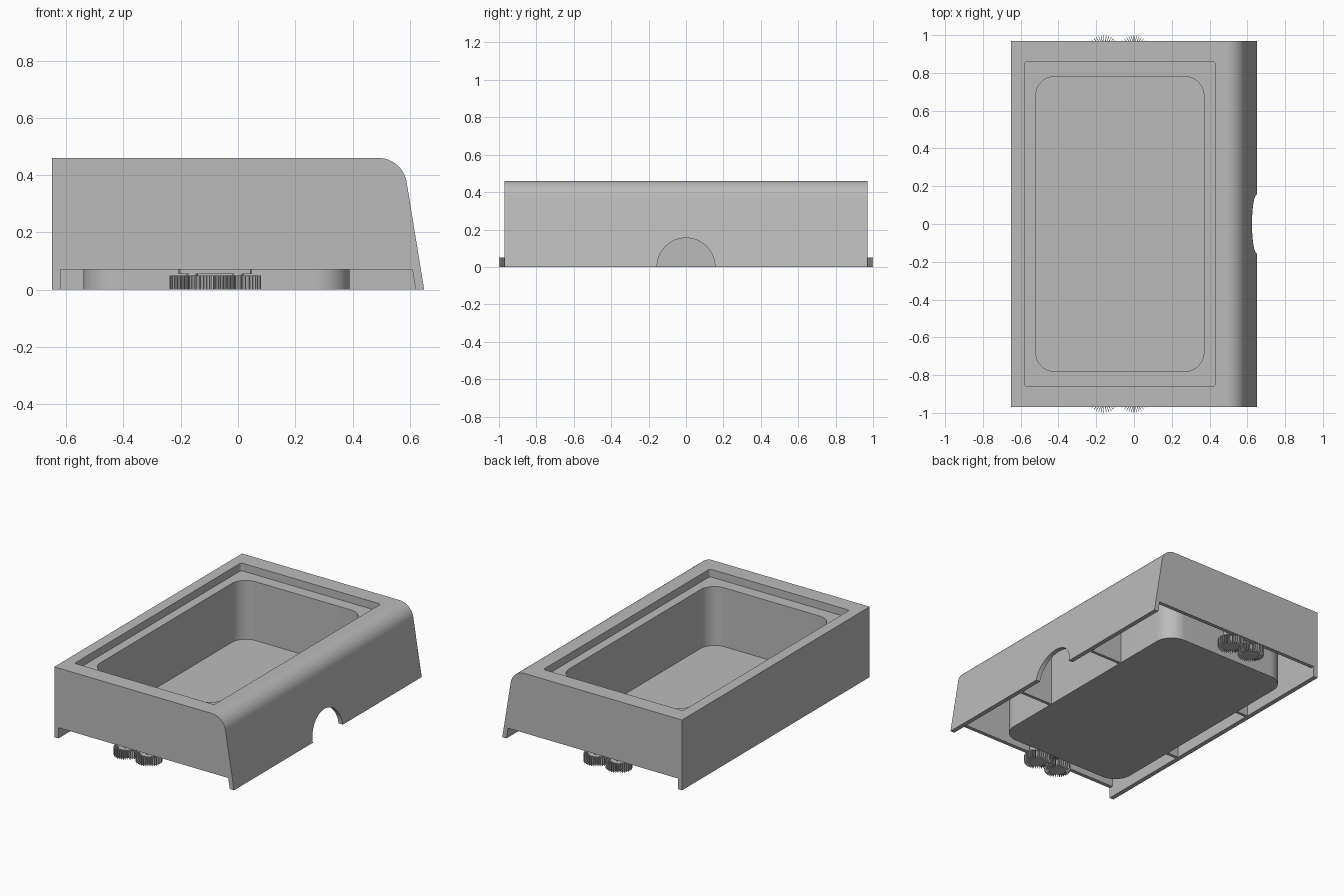
import bpy, bmesh
from math import sin, cos, pi, radians
from mathutils import Vector

cube = bpy.data.objects.get("Cube")
if cube:
    bpy.data.objects.remove(cube, do_unlink=True)

grey = bpy.data.materials.new("plain grey")
grey.use_nodes = True
tone = (0.5, 0.5, 0.5, 1)
grey.diffuse_color = tone
for node in grey.node_tree.nodes:
    if node.type == 'BSDF_PRINCIPLED':
        node.inputs["Base Color"].default_value = tone


def prism(name, outline, lo, hi, axis='Z'):
    """Extrude a 2D outline along an axis."""
    place = {'X': lambda a, b, t: (t, a, b),
             'Y': lambda a, b, t: (a, t, b),
             'Z': lambda a, b, t: (a, b, t)}[axis]
    bm = bmesh.new()
    base = bm.faces.new([bm.verts.new(place(a, b, lo)) for a, b in outline])
    grown = bmesh.ops.extrude_face_region(bm, geom=[base], use_keep_orig=True)
    moved = [v for v in grown["geom"] if isinstance(v, bmesh.types.BMVert)]
    bmesh.ops.translate(bm, verts=moved, vec=Vector(place(0, 0, hi - lo)))
    bmesh.ops.recalc_face_normals(bm, faces=bm.faces)
    mesh = bpy.data.meshes.new(name)
    bm.to_mesh(mesh)
    bm.free()
    mesh.materials.append(grey)
    obj = bpy.data.objects.new(name, mesh)
    bpy.context.scene.collection.objects.link(obj)
    return obj


def cut(target, cutter):
    """Subtract the cutter and discard it."""
    mod = target.modifiers.new("cut", 'BOOLEAN')
    mod.operation, mod.solver, mod.object = 'DIFFERENCE', 'EXACT', cutter
    graph = bpy.context.evaluated_depsgraph_get()
    mesh = bpy.data.meshes.new_from_object(target.evaluated_get(graph))
    target.modifiers.clear()
    target.data = mesh
    bpy.data.objects.remove(cutter, do_unlink=True)


def arc(cx, cy, r, start, end, steps=16):
    angles = [radians(start + (end - start) * i / steps) for i in range(steps + 1)]
    return [(cx + r * cos(a), cy + r * sin(a)) for a in angles]


def rounded(x0, x1, y0, y1, r):
    return (arc(x1 - r, y1 - r, r, 0, 90) + arc(x0 + r, y1 - r, r, 90, 180)
            + arc(x0 + r, y0 + r, r, 180, 270) + arc(x1 - r, y0 + r, r, 270, 360))


def rect(x0, x1, y0, y1):
    return [(x0, y0), (x1, y0), (x1, y1), (x0, y1)]


def inner_profile(top):
    slope = 0.16
    return [(-0.62, -0.1), (0.62 + 0.1 * slope, -0.1),
            (0.62 - top * slope, top), (-0.62, top)]


wheel_x = (-0.16, 0.0)
wheel_y = 0.92

# Outer body with one sloped, rounded long side
profile = [(-0.65, 0), (0.65, 0)] + arc(0.49, 0.36, 0.1, 9, 90) + [(-0.65, 0.46)]
body = prism("tray_body", profile, -0.97, 0.97, 'Y')

# Hollow underside, keeping the basin walls, ribs and wheel mounts solid
cavity = prism("cavity_cutter", inner_profile(0.38), -0.945, 0.945, 'Y')
cut(cavity, prism("basin_core", rounded(-0.54, 0.39, -0.8, 0.8, 0.12), -0.2, 0.6))
for side in (-1, 1):
    y = side * 0.33
    for x0, x1 in ((-0.8, -0.5), (0.35, 0.8)):
        cut(cavity, prism("rib_core", rect(x0, x1, y - 0.01, y + 0.01), -0.2, 0.6))
    y = side * wheel_y
    mount = rounded(wheel_x[0] - 0.047, wheel_x[1] + 0.047, y - 0.047, y + 0.047, 0.046)
    cut(cavity, prism("mount_core", mount, 0.055, 0.6))
cut(body, cavity)

# Low openings in both end walls
for lo, hi in ((-1.1, -0.94), (0.94, 1.1)):
    cut(body, prism("end_notch", inner_profile(0.07), lo, hi, 'Y'))

# Arched opening in the sloped wall
arch = arc(0, 0, 0.155, 0, 180, 40) + [(-0.155, -0.1), (0.155, -0.1)]
cut(body, prism("arch_cutter", arch, 0.5, 0.8, 'X'))

# Recessed ledge and deep basin
cut(body, prism("ledge_cutter", rounded(-0.58, 0.43, -0.86, 0.86, 0.015), 0.41, 0.6))
cut(body, prism("basin_cutter", rounded(-0.52, 0.37, -0.78, 0.78, 0.1), 0.025, 0.6))

# Toothed wheels on short axles under both ends
teeth, root, tip = 36, 0.05, 0.08
parts = [body]
for end, y in (("front", -wheel_y), ("back", wheel_y)):
    for side, x in zip(("right", "left"), wheel_x):
        outline = []
        for i in range(teeth):
            a = 2 * pi * i / teeth
            for r, half in ((root, -0.035), (tip, -0.016), (tip, 0.016), (root, 0.035)):
                outline.append((x + r * cos(a + half), y + r * sin(a + half)))
        parts.append(prism(f"{end}_{side}_gear", outline, 0, 0.05))
        parts.append(prism(f"{end}_{side}_axle", arc(x, y, 0.02, 0, 345, 23), 0.04, 0.06))

# Smooth the curved walls, keep the corners sharp
bpy.context.view_layer.update()
for part in parts:
    part.select_set(True)
bpy.context.view_layer.objects.active = body
bpy.ops.object.shade_smooth_by_angle(angle=radians(25))
